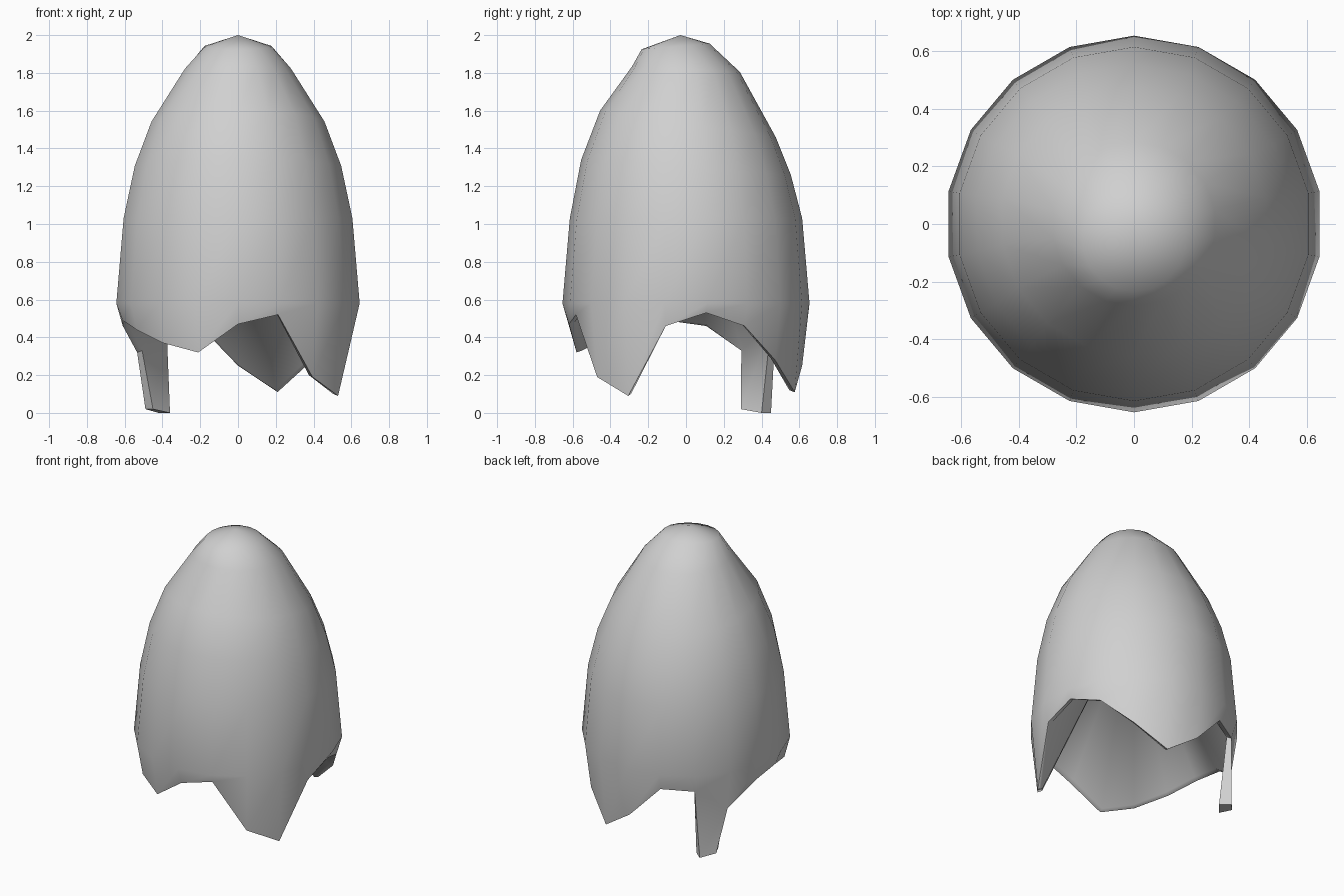
import bpy
import bmesh
from math import sin, cos, radians

SIDES = 18
LEG = 11    # column that carries the long narrow shard

cube = bpy.data.objects.get("Cube")
if cube:
    bpy.data.objects.remove(cube, do_unlink=True)

# Plain grey shell material
shell_grey = bpy.data.materials.new("shell_grey")
shell_grey.use_nodes = True
colour = (0.63, 0.63, 0.63, 1)
shell_grey.diffuse_color = colour
bsdf = shell_grey.node_tree.nodes["Principled BSDF"]
bsdf.inputs["Base Color"].default_value = colour
bsdf.inputs["Roughness"].default_value = 0.7

bm = bmesh.new()


def spot(k, radius, height, centre_y=0.0, lean=0.0):
    """Vertex on column k, counted from the front towards +x."""
    a = radians(360 / SIDES * k)
    return bm.verts.new((radius * sin(a), centre_y - radius * cos(a),
                         height + lean * cos(a)))


def skin(lower, upper, skip=None):
    for k in range(SIDES):
        n = (k + 1) % SIDES
        if k != skip:
            bm.faces.new((lower[k], lower[n], upper[n], upper[k]))


def fan(ring, peak):
    tip = bm.verts.new(peak)
    for k in range(SIDES):
        bm.faces.new((ring[k], ring[(k + 1) % SIDES], tip))


# Jagged broken edge: one height per column, with a thin inner lip
edge_heights = [0.47, 0.52, 0.19, 0.09, 0.46, 0.53, 0.46, 0.28, 0.11,
                0.25, 0.47, 0.46, 0.32, 0.46, 0.49, 0.44, 0.37, 0.32]
edge = [spot(k, 0.61 + 0.02 * z, z) for k, z in enumerate(edge_heights)]
lip = [spot(k, 0.58 + 0.02 * z, z + 0.01) for k, z in enumerate(edge_heights)]
skin(lip, edge, LEG)

# Dome rings: radius, height, centre y, forward lean
dome = [(0.654, 0.58, 0, 0), (0.615, 1.03, 0, 0), (0.555, 1.30, 0, 0.04),
        (0.465, 1.53, 0.01, 0.07), (0.285, 1.82, 0, 0.015),
        (0.18, 1.94, -0.055, -0.015)]
below = edge
for ring in dome:
    above = [spot(k, *ring) for k in range(SIDES)]
    skin(below, above)
    below = above
fan(below, (0, -0.03, 2))

# Hollow inside, narrowing to a point
fan(lip, (0, 0, 1.45))

# Thick leg-like shard standing below its column
top = [edge[LEG], edge[LEG + 1], lip[LEG + 1], lip[LEG]]
foot = [bm.verts.new(p) for p in ((-0.42, 0.45, 0), (-0.49, 0.37, 0.02),
                                  (-0.45, 0.29, 0.02), (-0.36, 0.40, 0))]
for i in range(4):
    j = (i + 1) % 4
    bm.faces.new((foot[i], foot[j], top[j], top[i]))
bm.faces.new(foot)

bmesh.ops.recalc_face_normals(bm, faces=bm.faces[:])
mesh = bpy.data.meshes.new("broken_shell")
bm.to_mesh(mesh)
bm.free()
mesh.materials.append(shell_grey)
shell = bpy.data.objects.new("broken_shell", mesh)
bpy.context.collection.objects.link(shell)

# Smooth surface with crisp broken edges
bpy.context.view_layer.objects.active = shell
shell.select_set(True)
bpy.ops.object.shade_smooth_by_angle(angle=radians(50))
